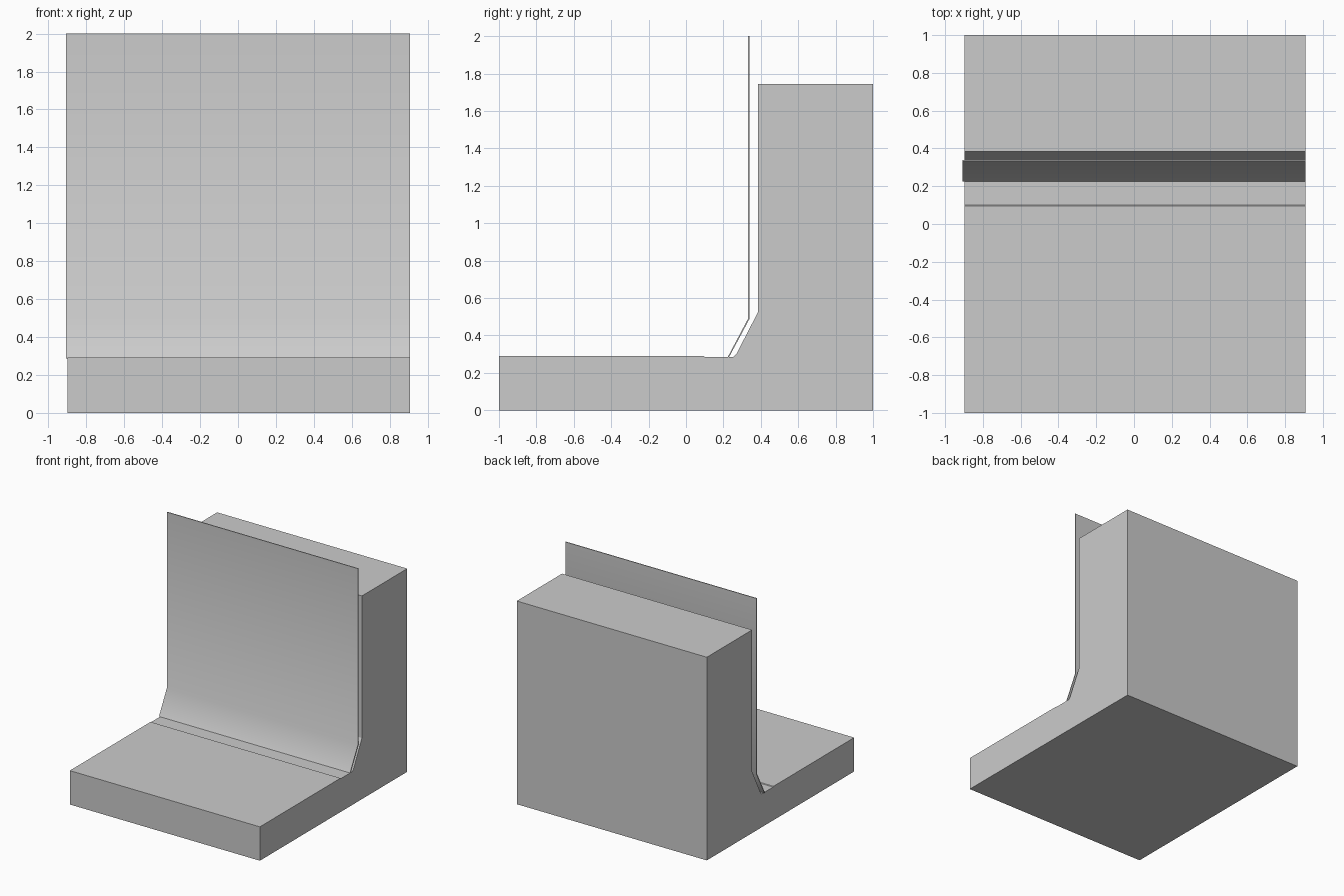
import bpy
import bmesh
import math

cube = bpy.data.objects.get("Cube")
if cube:
    bpy.data.objects.remove(cube, do_unlink=True)

grey = bpy.data.materials.new("plain grey")
grey.use_nodes = True
colour = (0.6, 0.6, 0.6, 1)
grey.diffuse_color = colour
grey.node_tree.nodes["Principled BSDF"].inputs["Base Color"].default_value = colour


def extrude_profile(name, profile, left, right):
    """Sweep a closed (y, z) profile along x."""
    bm = bmesh.new()
    face = bm.faces.new([bm.verts.new((left, y, z)) for y, z in profile])
    swept = bmesh.ops.extrude_face_region(bm, geom=[face])["geom"]
    verts = [v for v in swept if isinstance(v, bmesh.types.BMVert)]
    bmesh.ops.translate(bm, verts=verts, vec=(right - left, 0, 0))
    bmesh.ops.recalc_face_normals(bm, faces=bm.faces)
    mesh = bpy.data.meshes.new(name)
    bm.to_mesh(mesh)
    bm.free()
    mesh.materials.append(grey)
    obj = bpy.data.objects.new(name, mesh)
    bpy.context.collection.objects.link(obj)
    return obj


# Solid L-shaped block with a shallow recess and a sloped inner corner
extrude_profile("block", [
    (-1, 0), (1, 0), (1, 1.745), (0.385, 1.745), (0.385, 0.525),
    (0.27, 0.302), (0.255, 0.286), (0.1, 0.286), (0.095, 0.291), (-1, 0.291),
], -0.898, 0.908)

# Thin bent sheet standing in the recess
panel = extrude_profile("bent_panel", [
    (0.224, 0.286), (0.332, 0.49), (0.332, 2),
    (0.339, 2), (0.339, 0.488), (0.231, 0.286),
], -0.908, 0.908)
bpy.ops.object.select_all(action="DESELECT")
bpy.context.view_layer.objects.active = panel
panel.select_set(True)
bpy.ops.object.shade_smooth_by_angle(angle=math.radians(35))
